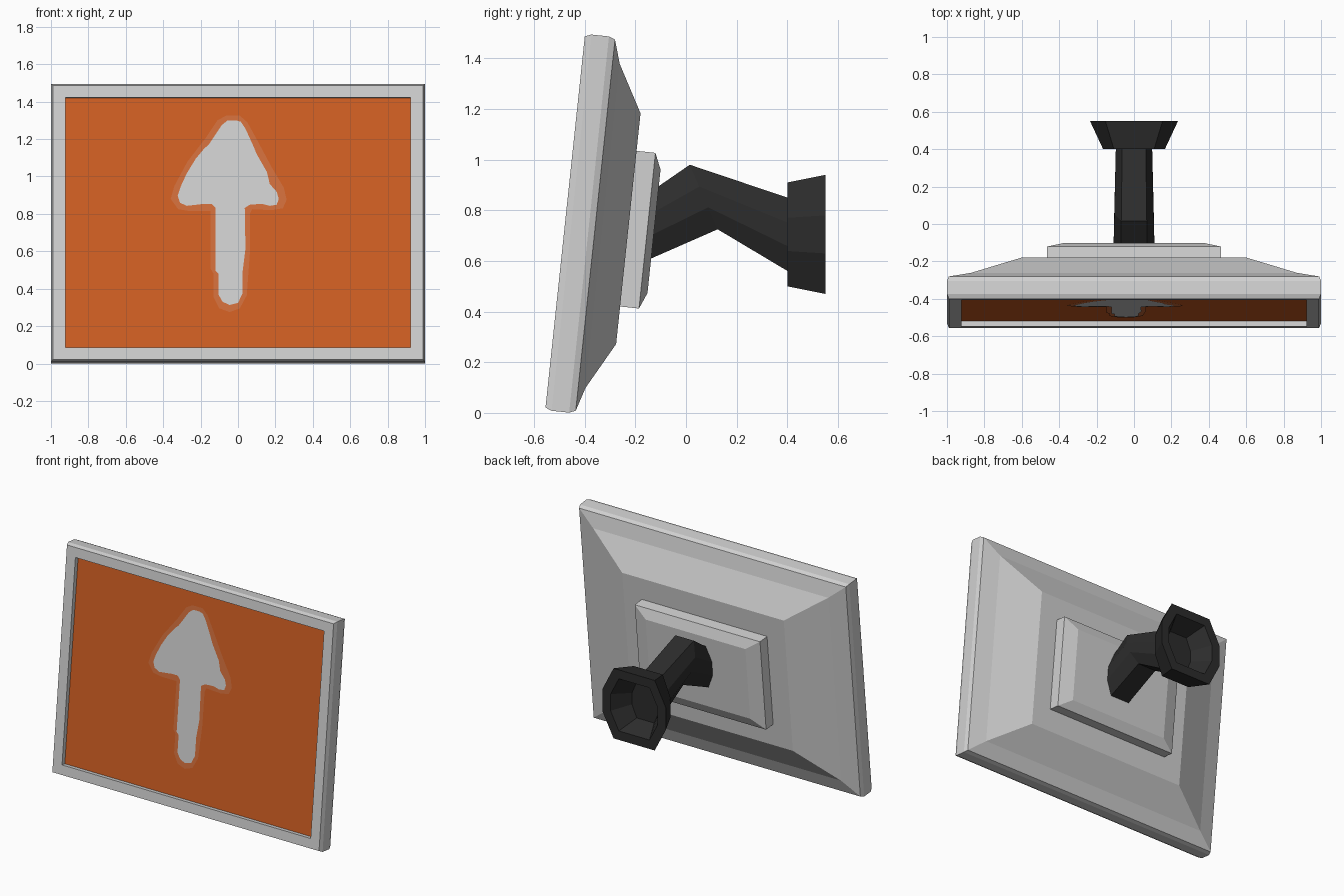
import bpy, bmesh, math
from mathutils import Vector

if "Cube" in bpy.data.objects:
    bpy.data.objects.remove(bpy.data.objects["Cube"])

TILT = math.atan2(0.155, 1.465)
C, S = math.cos(TILT), math.sin(TILT)
MID = 0.738   # middle of the panel, measured along its slope


def material(name, rgb):
    m = bpy.data.materials.new(name)
    m.diffuse_color = (*rgb, 1)
    m.use_nodes = True
    m.node_tree.nodes["Principled BSDF"].inputs["Base Color"].default_value = m.diffuse_color
    return m


GREY = material("light grey", (0.64, 0.64, 0.64))
ORANGE = material("orange", (0.64, 0.115, 0.017))
PALE = material("pale orange", (0.65, 0.16, 0.045))
BLACK = material("near black", (0.025, 0.025, 0.025))


def tilted(x, v, w):
    """Panel space (across, up the slope, depth behind front) to world."""
    return Vector((x, -0.555 + v * S + w * C, 0.02 + v * C - w * S))


def finish(name, bm, mats):
    me = bpy.data.meshes.new(name)
    bm.to_mesh(me)
    bm.free()
    for m in mats:
        me.materials.append(m)
    ob = bpy.data.objects.new(name, me)
    bpy.context.collection.objects.link(ob)
    return ob


def loft(name, rings, mats, start_mat=0):
    """Skin a row of matching rings and cap both ends."""
    bm = bmesh.new()
    loops = [[bm.verts.new(p) for p in r] for r in rings]
    n = len(loops[0])
    for a, b in zip(loops, loops[1:]):
        for i in range(n):
            j = (i + 1) % n
            bm.faces.new((a[i], a[j], b[j], b[i]))
    start = bm.faces.new(loops[0])
    start.material_index = start_mat
    bm.faces.new(loops[-1])
    bmesh.ops.recalc_face_normals(bm, faces=bm.faces)
    return finish(name, bm, mats)


def rect(hx, hv, w):
    return [tilted(sx * hx, MID + sv * hv, w)
            for sx, sv in ((-1, -1), (1, -1), (1, 1), (-1, 1))]


def octagon(top, bottom, hx):
    """Eight-sided ring between a top and a bottom (y, z) point."""
    half = [(0.65, 1), (1, 0.32), (1, -0.32), (0.65, -1)]
    prof = half + [(-x, t) for x, t in reversed(half)]
    ring = []
    for x, t in prof:
        k = (t + 1) / 2
        ring.append(Vector((x * hx,
                            bottom[0] + (top[0] - bottom[0]) * k,
                            bottom[1] + (top[1] - bottom[1]) * k)))
    return ring


# Panel: recessed orange screen, bevelled rim, sloping back
loft("sign_panel", [rect(*r) for r in (
    (0.923, 0.673, 0.03), (0.923, 0.673, 0), (0.99, 0.737, 0),
    (1.0, 0.747, 0.025), (1.0, 0.747, 0.095), (0.99, 0.737, 0.12),
    (0.873, 0.643, 0.149), (0.60, 0.458, 0.251))], [GREY, ORANGE], 1)

# Mounting plate on the back
loft("mounting_plate", [rect(*r) for r in (
    (0.465, 0.309, 0.24), (0.465, 0.309, 0.326), (0.37, 0.245, 0.353))], [GREY])

# Bent arm
loft("bent_arm", [
    octagon((-0.13, 0.88), (-0.16, 0.60), 0.11),
    octagon((0.015, 0.98), (0.125, 0.725), 0.105),
    octagon((0.41, 0.847), (0.41, 0.555), 0.097)], [BLACK])

# Flared wall flange with a hollow back
loft("wall_flange", [octagon((y, 0.705 + r), (y, 0.705 - r), hx)
                     for y, r, hx in ((0.40, 0.205, 0.165), (0.55, 0.235, 0.235),
                                      (0.55, 0.175, 0.175), (0.43, 0.12, 0.10))], [BLACK])


def decal(name, pts, w, mat):
    """Flat painted shape on the screen; points in hundredths of a unit."""
    bm = bmesh.new()
    f = bm.faces.new([bm.verts.new(
        tilted(x / 100, (z / 100 - 0.02 + w * S) / C, w)) for x, z in pts])
    f.normal_update()
    if f.normal.y > 0:
        f.normal_flip()
    bmesh.ops.triangulate(bm, faces=[f])
    return finish(name, bm, [mat])


# Painted arrow with a soft border
halo = [(-6.5, 132.5), (1, 132.5), (5, 129), (10.5, 119), (18, 105), (24.5, 94),
        (26, 87.5), (24, 83), (18, 82), (7.5, 82.5), (6.3, 80), (6.3, 58.5),
        (4.7, 36.5), (1, 29.5), (-4.5, 27.5), (-10, 29.5), (-13, 35.5),
        (-13, 48), (-14.6, 50.5), (-14.6, 81.5), (-26, 81.5), (-32, 82.5),
        (-36, 88), (-34, 95), (-27, 108), (-17, 121), (-11, 130)]
arrow = [(-5.5, 130), (-8.7, 127.5), (-12.5, 121.7), (-15.7, 117), (-18, 115),
         (-22.6, 109.5), (-27.5, 101.5), (-30.7, 94.5), (-32.3, 89.7),
         (-31, 86), (-27.5, 84.3), (-23, 84.8), (-18, 85.4), (-14, 85.4),
         (-12, 83.2), (-12, 49.5), (-10.4, 48), (-10.4, 36.7), (-8.2, 33),
         (-4.5, 31.3), (0, 32.4), (2.5, 37.7), (2.5, 49.5), (4, 61.3),
         (3.6, 83.2), (6.3, 84.9), (12.7, 85.4), (17, 84.3), (20.7, 84.9),
         (21.8, 88), (20.7, 91.8), (17, 96), (15.4, 102.5), (10, 112),
         (7.9, 117), (4, 125.5), (1.5, 129.3), (-1, 130)]
decal("arrow_border", halo, 0.0275, PALE)
decal("arrow", arrow, 0.025, GREY)
